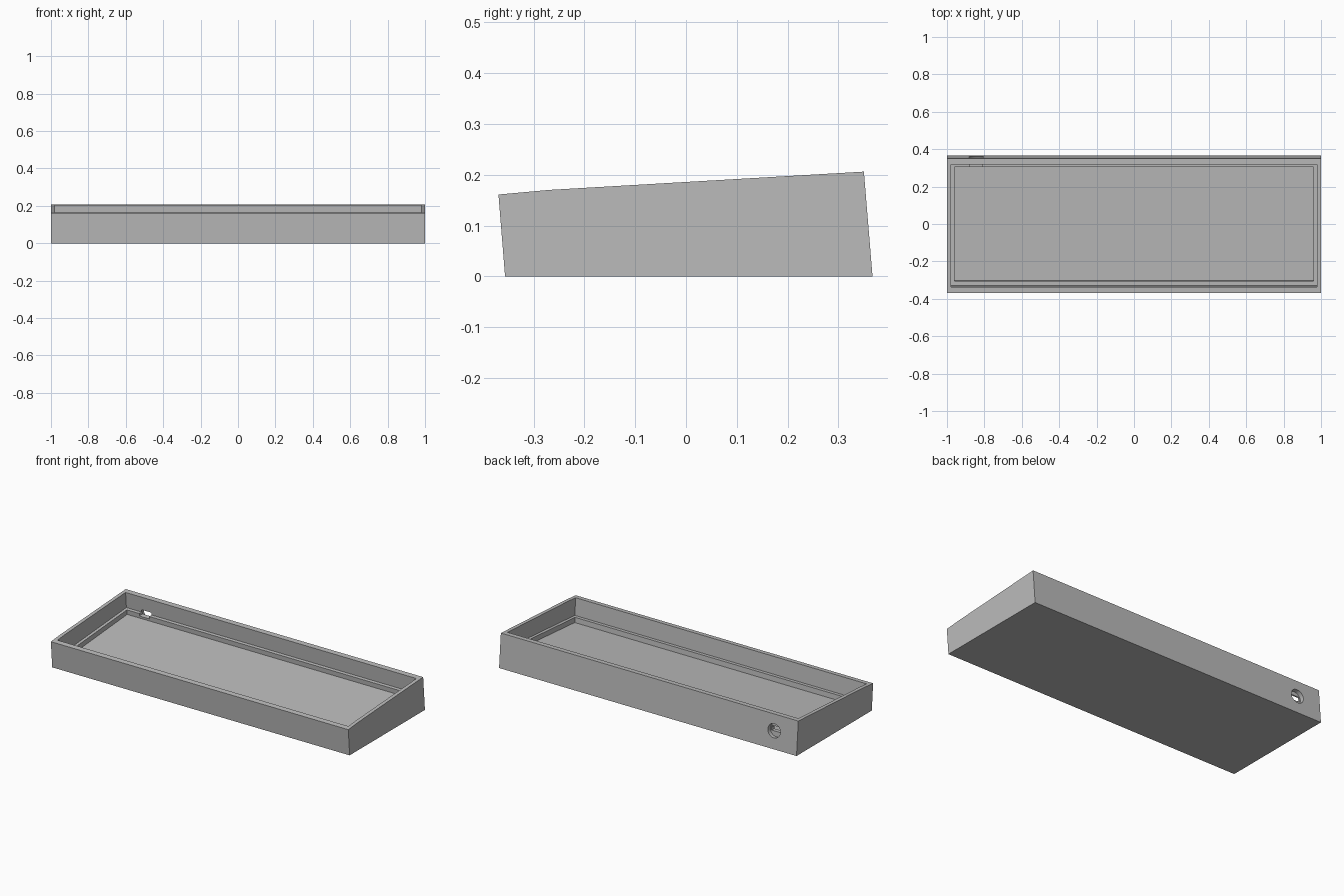
import bpy
import bmesh
from math import radians
from mathutils import Matrix

TILT = radians(4.8)
PORT_X, PORT_Z = -0.843, 0.11

if "Cube" in bpy.data.objects:
    bpy.data.objects.remove(bpy.data.objects["Cube"], do_unlink=True)

grey = bpy.data.materials.new("plain grey")
grey.use_nodes = True
colour = (0.5, 0.5, 0.5, 1)
grey.diffuse_color = colour
grey.node_tree.nodes["Principled BSDF"].inputs["Base Color"].default_value = colour


def finish(name, bm):
    bmesh.ops.recalc_face_normals(bm, faces=bm.faces[:])
    mesh = bpy.data.meshes.new(name)
    bm.to_mesh(mesh)
    bm.free()
    mesh.materials.append(grey)
    obj = bpy.data.objects.new(name, mesh)
    bpy.context.collection.objects.link(obj)
    return obj


def prism(name, half_width, profile):
    """Extrude a side profile of (y, z) points across the width."""
    bm = bmesh.new()
    face = bm.faces.new([bm.verts.new((-half_width, y, z)) for y, z in profile])
    moved = bmesh.ops.extrude_face_region(bm, geom=[face])["geom"]
    verts = [v for v in moved if isinstance(v, bmesh.types.BMVert)]
    bmesh.ops.translate(bm, verts=verts, vec=(2 * half_width, 0, 0))
    return finish(name, bm)


def cut(target, cutter):
    mod = target.modifiers.new(cutter.name, "BOOLEAN")
    mod.operation = "DIFFERENCE"
    mod.solver = "EXACT"
    mod.object = cutter
    bpy.context.view_layer.objects.active = target
    bpy.ops.object.modifier_apply(modifier=mod.name)
    bpy.data.objects.remove(cutter, do_unlink=True)


# Wedge-shaped tray body with leaning front and back
tray = prism("tray", 1, [(-0.356, 0), (0.367, 0), (0.35, 0.206),
                         (-0.27, 0.17), (-0.369, 0.161)])

# Upper recess down to the ledge, then the narrower pocket down to the floor
cut(tray, prism("upper_recess", 0.978, [(-0.348, 0.3), (-0.329, 0.06),
                                        (0.325, 0.109), (0.309, 0.3)]))
cut(tray, prism("floor_pocket", 0.96, [(-0.311, 0.13), (-0.303, 0.031),
                                       (0.307, 0.079), (0.301, 0.15)]))

# Round port recess in the back wall
bm = bmesh.new()
bmesh.ops.create_cone(bm, cap_ends=True, segments=48, radius1=0.042, radius2=0.042,
                      depth=0.1)
place = Matrix.Translation((PORT_X, 0.383, PORT_Z)) @ Matrix.Rotation(TILT, 4, "X")
bmesh.ops.transform(bm, verts=bm.verts[:], matrix=place @ Matrix.Rotation(radians(90), 4, "X"))
cut(tray, finish("port_recess", bm))

# Slot through to the inside
bm = bmesh.new()
bmesh.ops.create_cube(bm, size=1, matrix=Matrix.Translation((PORT_X, 0.34, PORT_Z))
                      @ Matrix.Rotation(TILT, 4, "X") @ Matrix.Diagonal((0.068, 0.12, 0.03, 1)))
cut(tray, finish("port_slot", bm))

# Smooth the round port while keeping the corners crisp
bpy.ops.object.select_all(action="DESELECT")
tray.select_set(True)
bpy.context.view_layer.objects.active = tray
bpy.ops.object.shade_smooth_by_angle(angle=radians(20))
